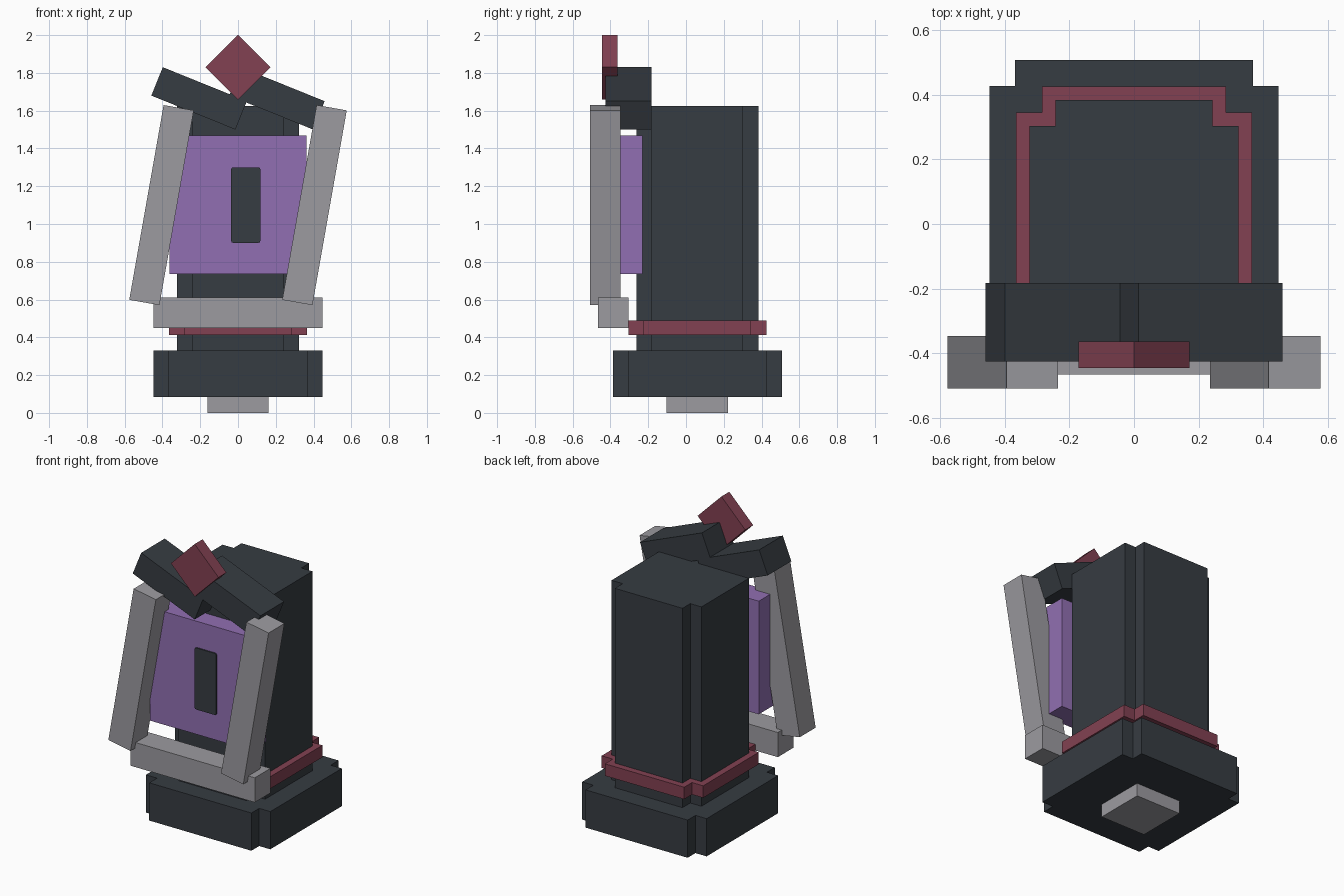
import bpy
import bmesh
import math

default_cube = bpy.data.objects.get("Cube")
if default_cube:
    bpy.data.objects.remove(default_cube, do_unlink=True)


def material(name, r, g, b):
    m = bpy.data.materials.new(name)
    m.use_nodes = True
    m.diffuse_color = (r, g, b, 1)
    m.node_tree.nodes["Principled BSDF"].inputs["Base Color"].default_value = (r, g, b, 1)
    return m


slate = material("dark slate", 0.037, 0.045, 0.054)
grey = material("light grey", 0.333, 0.328, 0.352)
maroon = material("maroon", 0.223, 0.053, 0.084)
purple = material("purple", 0.283, 0.159, 0.445)


def finish(bm, name, mat):
    bmesh.ops.recalc_face_normals(bm, faces=bm.faces)
    mesh = bpy.data.meshes.new(name)
    bm.to_mesh(mesh)
    bm.free()
    mesh.materials.append(mat)
    obj = bpy.data.objects.new(name, mesh)
    bpy.context.collection.objects.link(obj)
    return obj


def box(name, mat, center, size, tilt=0):
    """Box tilted in degrees about the front-to-back axis."""
    bm = bmesh.new()
    bmesh.ops.create_cube(bm, size=1)
    bmesh.ops.scale(bm, vec=size, verts=bm.verts)
    obj = finish(bm, name, mat)
    obj.location = center
    obj.rotation_euler.y = math.radians(tilt)
    return obj


def notched_block(name, mat, half, z0, z1, notch=0.08, cy=0.06):
    """Square block with a small square cut from each upright corner."""
    inner = half - notch
    corner = [(half, inner), (inner, inner), (inner, half)]
    plan = []
    for quarter in range(4):
        for x, y in corner:
            for _ in range(quarter):
                x, y = -y, x
            plan.append((x, y + cy))
    bm = bmesh.new()
    face = bm.faces.new([bm.verts.new((x, y, z0)) for x, y in plan])
    top = bmesh.ops.extrude_face_region(bm, geom=[face])["geom"]
    bmesh.ops.translate(bm, vec=(0, 0, z1 - z0),
                        verts=[v for v in top if isinstance(v, bmesh.types.BMVert)])
    return finish(bm, name, mat)


# Body stack
box("foot", grey, (0, 0.06, 0.05), (0.325, 0.325, 0.1))
notched_block("base", slate, 0.447, 0.085, 0.33)
notched_block("column", slate, 0.323, 0.3, 1.625)
notched_block("collar", maroon, 0.365, 0.412, 0.49)

# Front panel with its dark slot
box("front_panel", purple, (0, -0.307, 1.102), (0.725, 0.156, 0.735))
slot = box("slot", slate, (0.041, -0.389, 1.1), (0.155, 0.009, 0.4))
bm = bmesh.new()
bm.from_mesh(slot.data)
edges = [e for e in bm.edges if abs(e.verts[0].co.y - e.verts[1].co.y) > 0.005]
bmesh.ops.bevel(bm, geom=edges, offset=0.011, segments=2, profile=0.5, affect='EDGES')
bm.to_mesh(slot.data)
bm.free()

# Leaning frame bars and slanted roof boards, one per side
for side, sign in (("right", -1), ("left", 1)):
    box(side + "_frame_bar", grey, (sign * 0.405, -0.427, 1.1), (0.162, 0.163, 1.047), 10)
    box(side + "_roof_board", slate, (sign * 0.206, -0.304, 1.665), (0.48, 0.242, 0.162), 22)
box("lower_frame_bar", grey, (0, -0.385, 0.53), (0.893, 0.161, 0.16))

# Diamond on top
box("diamond", maroon, (0, -0.404, 1.83), (0.242, 0.081, 0.242), 45)
